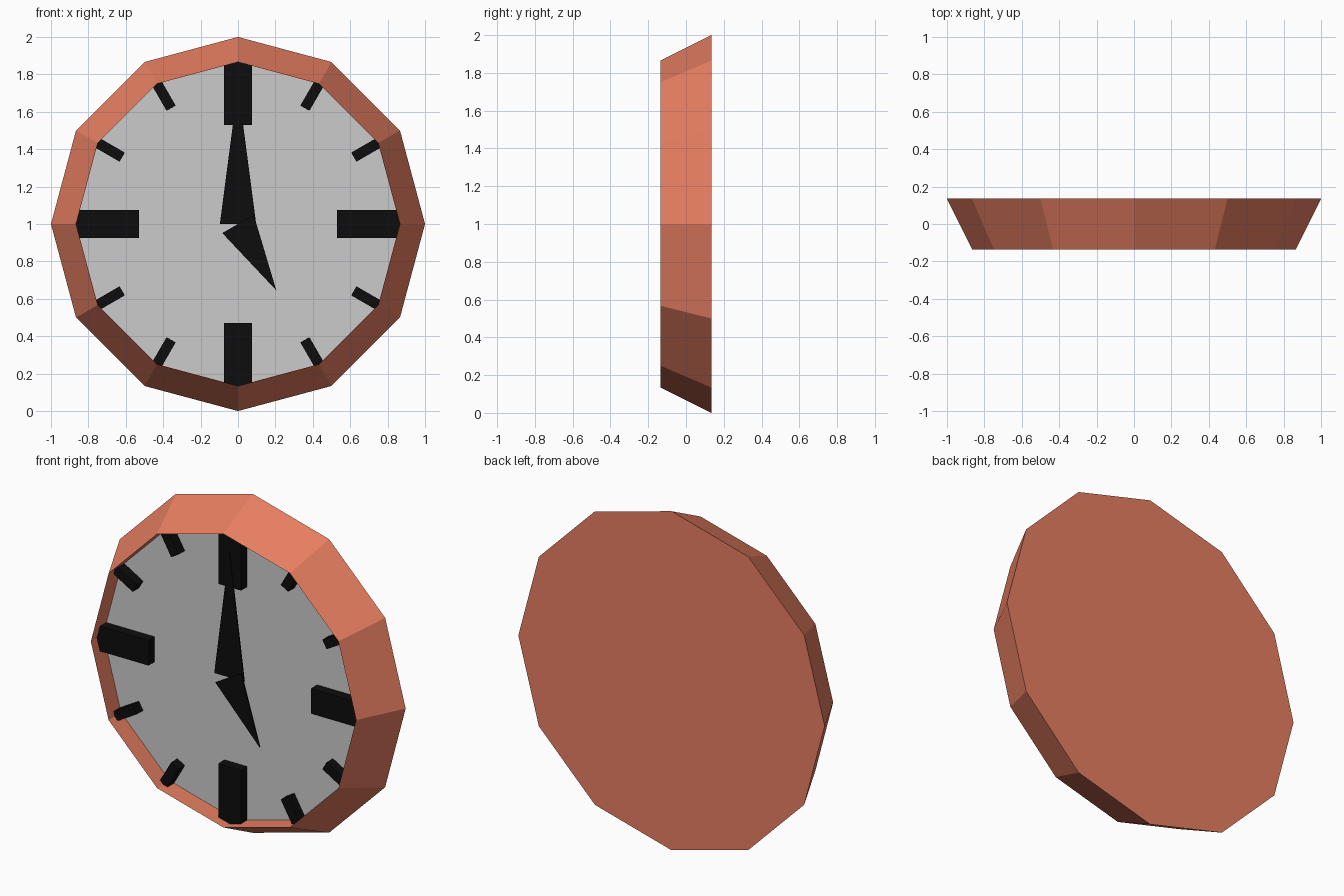
import bpy, bmesh
from math import sin, cos, pi, radians

if "Cube" in bpy.data.objects:
    bpy.data.objects.remove(bpy.data.objects["Cube"])

FRONT, BACK = -0.135, 0.135
R_FRONT, R_BACK = 0.866, 1.0


def material(name, rgb):
    m = bpy.data.materials.new(name)
    m.diffuse_color = (*rgb, 1)
    m.use_nodes = True
    m.node_tree.nodes["Principled BSDF"].inputs["Base Color"].default_value = m.diffuse_color
    return m


def finish(name, bm, mat=None):
    bmesh.ops.recalc_face_normals(bm, faces=bm.faces)
    mesh = bpy.data.meshes.new(name)
    bm.to_mesh(mesh)
    bm.free()
    obj = bpy.data.objects.new(name, mesh)
    bpy.context.collection.objects.link(obj)
    if mat:
        mesh.materials.append(mat)
    return obj


def ring(radius):
    return [(radius * sin(i * pi / 6), radius * cos(i * pi / 6)) for i in range(12)]


def loft(name, sections, mat=None):
    """Closed solid through (outline, y) sections; outlines are around the clock centre."""
    bm = bmesh.new()
    loops = [[bm.verts.new((x, y, z + 1)) for x, z in pts] for pts, y in sections]
    for a, b in zip(loops, loops[1:]):
        n = len(a)
        for i in range(n):
            j = (i + 1) % n
            bm.faces.new((a[i], a[j], b[j], b[i]))
    bm.faces.new(loops[0])
    bm.faces.new(loops[-1])
    return finish(name, bm, mat)


def turned(pts, angle):
    """Rotate outline clockwise from twelve o'clock."""
    c, s = cos(angle), sin(angle)
    return [(x * c + z * s, -x * s + z * c) for x, z in pts]


terracotta = material("terracotta", (0.8, 0.21, 0.12))
black = material("black", (0.004, 0.004, 0.004))

# Twelve-sided tapered case with a sharp rim and recessed front
loft("case", [(ring(R_BACK), BACK), (ring(R_FRONT), FRONT), (ring(R_FRONT), -0.014)], terracotta)

# Grey dial plate inside the recess
loft("dial", [(ring(R_FRONT - 0.001), -0.02), (ring(R_FRONT - 0.001), -0.012)])

# Hour marks: large at the quarters, small in between
for i in range(12):
    quarter = i % 3 == 0
    w, inner = (0.074, 0.53) if quarter else (0.028, 0.715)
    pts = turned([(-w, inner), (w, inner), (w, 0.866), (-w, 0.866)], radians(30 * i))
    loft(f"hour_mark_{i}", [(pts, -0.078), (pts, -0.016)], black)

# Tapered hands
for name, length, hour, y in (("minute_hand", 0.74, 0, -0.083), ("hour_hand", 0.41, 5, -0.092)):
    pts = turned([(-0.097, 0), (0.097, 0), (0, length)], radians(30 * hour))
    loft(name, [(pts, y), (pts, y + 0.008)], black)
